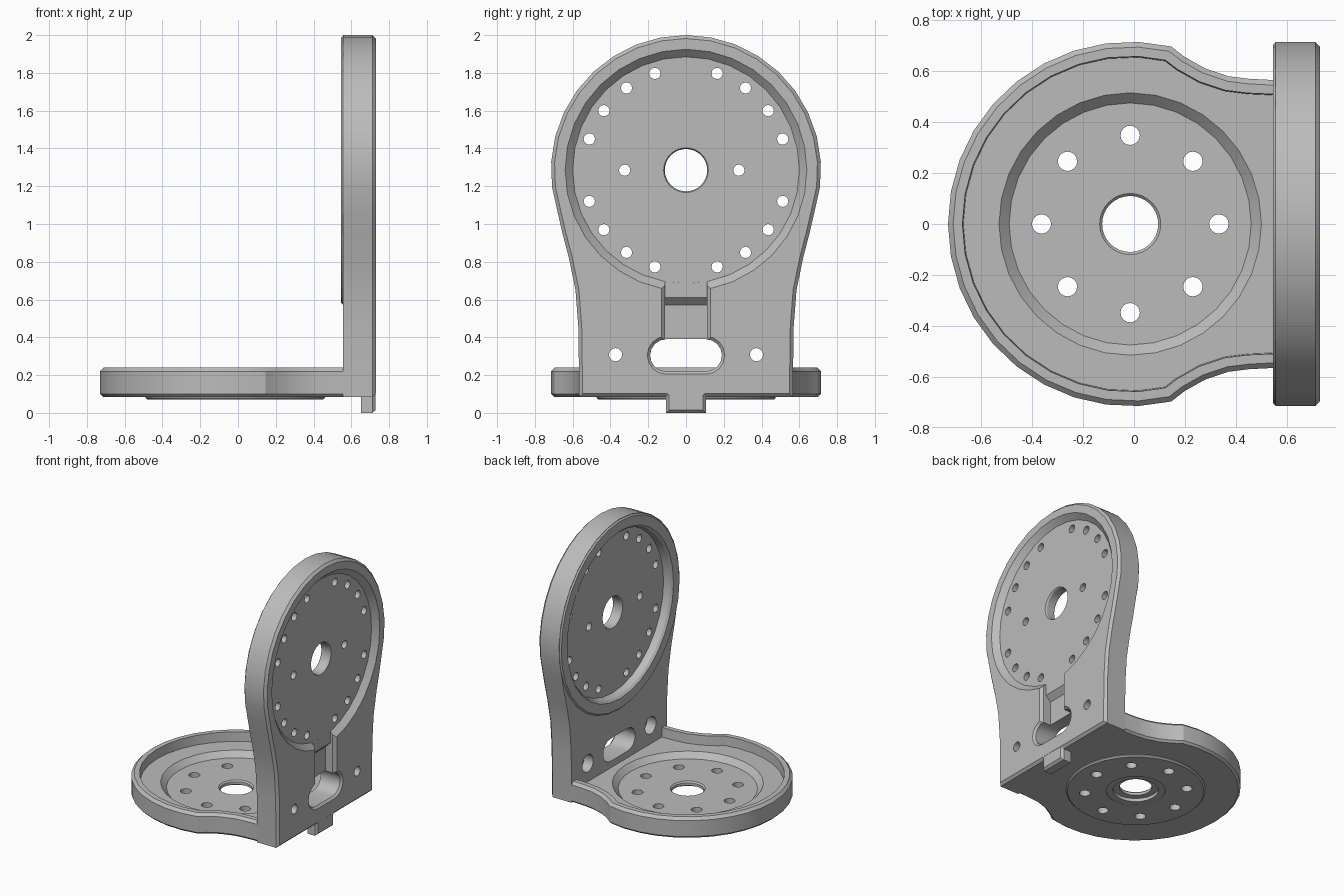
import bpy, bmesh
from math import sin, cos, pi, radians
from mathutils import Vector

if "Cube" in bpy.data.objects:
    bpy.data.objects.remove(bpy.data.objects["Cube"], do_unlink=True)

grey = bpy.data.materials.new("plain_grey")
grey.use_nodes = True
grey.diffuse_color = (0.5, 0.5, 0.5, 1)
grey.node_tree.nodes["Principled BSDF"].inputs["Base Color"].default_value = (0.5, 0.5, 0.5, 1)

BASE_X, HUB_Z, R = -0.015, 1.285, 0.715
BASE, HUB = (BASE_X, 0), (0, HUB_Z)


def loft(name, axis, rings):
    """Skin (loop, height) rings along x (loops in y,z) or z (loops in x,y)."""
    bm = bmesh.new()
    rows = []
    for loop, w in rings:
        rows.append([bm.verts.new((w, u, v) if axis == "x" else (u, v, w)) for u, v in loop])
    n = len(rows[0])
    for a, b in zip(rows, rows[1:]):
        for i in range(n):
            j = (i + 1) % n
            bm.faces.new((a[i], a[j], b[j], b[i]))
    bm.faces.new(rows[0][::-1])
    bm.faces.new(rows[-1])
    bmesh.ops.recalc_face_normals(bm, faces=bm.faces[:])
    mesh = bpy.data.meshes.new(name)
    bm.to_mesh(mesh)
    bm.free()
    mesh.materials.append(grey)
    obj = bpy.data.objects.new(name, mesh)
    bpy.context.collection.objects.link(obj)
    return obj


def circle(centre, r, sides):
    return [(centre[0] + r * cos(2 * pi * i / sides), centre[1] + r * sin(2 * pi * i / sides))
            for i in range(sides)]


def turned(name, axis, centre, steps, sides=32):
    return loft(name, axis, [(circle(centre, r, sides), w) for w, r in steps])


def inset(loop, d):
    pts, out = [Vector(p) for p in loop], []
    for i, p in enumerate(pts):
        a, b = (p - pts[i - 1]).normalized(), (pts[(i + 1) % len(pts)] - p).normalized()
        na, nb = Vector((-a.y, a.x)), Vector((-b.y, b.x))
        out.append(tuple(p + (na + nb) * d / (1 + na.dot(nb))))
    return out


def paddle(neck, start, steps=20):
    """Round head on a flared neck, mirrored left and right."""
    span = 180 + 2 * start
    arc = [(R * cos(radians(k * span / steps - start)), R * sin(radians(k * span / steps - start)))
           for k in range(steps + 1)]
    return neck + arc + [(-s, t) for s, t in reversed(neck)]


def combine(body, tool, operation):
    mod = body.modifiers.new(operation, "BOOLEAN")
    mod.operation, mod.solver, mod.object = operation, "EXACT", tool
    bpy.context.view_layer.objects.active = body
    bpy.ops.object.modifier_apply(modifier=mod.name)
    bpy.data.objects.remove(tool, do_unlink=True)


def cut(body, tool):
    combine(body, tool, "DIFFERENCE")


def join(body, tool):
    combine(body, tool, "UNION")


# Base dish outline, neck pointing to +x
def base_outline(end):
    neck = [(0.562, BASE_X - end), (0.57, -0.465), (0.58, -0.385), (0.61, -0.295), (0.655, -0.215)]
    return [(BASE_X - t, s) for s, t in paddle(neck, 13)]


dish = base_outline(0.6)
base = loft("base", "z", [(inset(dish, 0.015), 0.085), (dish, 0.1), (dish, 0.22), (inset(dish, 0.02), 0.24)])
hollow = base_outline(0.635)
cut(base, loft("pocket", "z", [(inset(hollow, 0.06), 0.17), (inset(hollow, 0.053), 0.3)]))
cut(base, turned("well", "z", BASE, [(0.13, 0.475), (0.18, 0.525)]))
join(base, turned("foot_disc", "z", BASE, [(0.07, 0.465), (0.08, 0.475), (0.1, 0.475)]))
cut(base, turned("foot_step", "z", BASE, [(0.05, 0.2), (0.076, 0.2)]))
cut(base, turned("foot_bore", "z", BASE, [(0.05, 0.155), (0.1, 0.155)]))
cut(base, turned("base_bore", "z", BASE, [(0.04, 0.11), (0.12, 0.11), (0.14, 0.13)]))
for x, y in circle(BASE, 0.348, 8):
    cut(base, turned("base_hole", "z", (x, y), [(0.04, 0.038), (0.2, 0.038)], 16))

# Upright plate with raised inner ring and bottom tab
neck = [(0.565, -1.2), (0.57, -0.83), (0.585, -0.635), (0.62, -0.465), (0.655, -0.33)]
plate = [(s, HUB_Z + t) for s, t in paddle(neck, 18)]
body = loft("angle_bracket", "x", [(plate, 0.555), (plate, 0.712), (inset(plate, 0.018), 0.73)])
join(body, turned("inner_ring", "x", HUB, [(0.545, 0.702), (0.555, 0.712), (0.565, 0.712)]))
tab = [(-0.105, 0), (0.105, 0), (0.105, 0.085), (0.125, 0.105), (0.125, 0.14),
       (-0.125, 0.14), (-0.125, 0.105), (-0.105, 0.085)]
join(body, loft("tab", "x", [(tab, 0.65), (tab, 0.712), (inset(tab, 0.016), 0.729)]))
join(body, base)

# Round recesses on both faces of the upright
cut(body, turned("outer_recess", "x", HUB, [(0.69, 0.6), (0.74, 0.65)]))
cut(body, turned("inner_recess", "x", HUB, [(0.53, 0.645), (0.56, 0.615), (0.61, 0.605)]))

# Cable channel and slot below the recess
def rect(half, top):
    return [(-half, 0.3), (half, 0.3), (half, top), (-half, top)]


cut(body, loft("channel", "x", [(rect(0.11, 0.57), 0.65), (rect(0.11, 0.61), 0.69),
                                (rect(0.11, 0.72), 0.6901), (rect(0.11, 0.72), 0.71),
                                (rect(0.14, 0.72), 0.74)]))
slot = [(side * (0.105 + 0.085 * cos(a)), 0.305 + side * 0.085 * sin(a))
        for side in (1, -1) for a in [(k / 8 - 0.5) * pi for k in range(9)]]
cut(body, loft("slot", "x", [(slot, 0.53), (slot, 0.715), (inset(slot, -0.025), 0.74)]))

# Centre bore and screw holes in the upright
cut(body, turned("bore", "x", HUB, [(0.6, 0.125), (0.62, 0.112), (0.68, 0.112), (0.7, 0.125)]))
holes = [(-0.325, 0), (0.28, 0)]
for y, z in ((0.165, 0.512), (0.315, 0.435), (0.435, 0.315), (0.512, 0.165)):
    holes += [(sy * y, sz * z) for sy in (1, -1) for sz in (1, -1)]
for y, z in holes:
    cut(body, turned("hole", "x", (y, HUB_Z + z), [(0.58, 0.03), (0.75, 0.03)], 12))
for side in (1, -1):
    spot = (side * 0.373, 0.308)
    cut(body, turned("screw_hole", "x", spot, [(0.54, 0.035), (0.75, 0.035)], 16))
    cut(body, turned("counterbore", "x", spot, [(0.54, 0.065), (0.63, 0.065)], 16))

# Smooth rounds, crisp edges
for o in bpy.context.selected_objects:
    o.select_set(False)
body.select_set(True)
bpy.context.view_layer.objects.active = body
bpy.ops.object.shade_smooth_by_angle(angle=radians(25))
